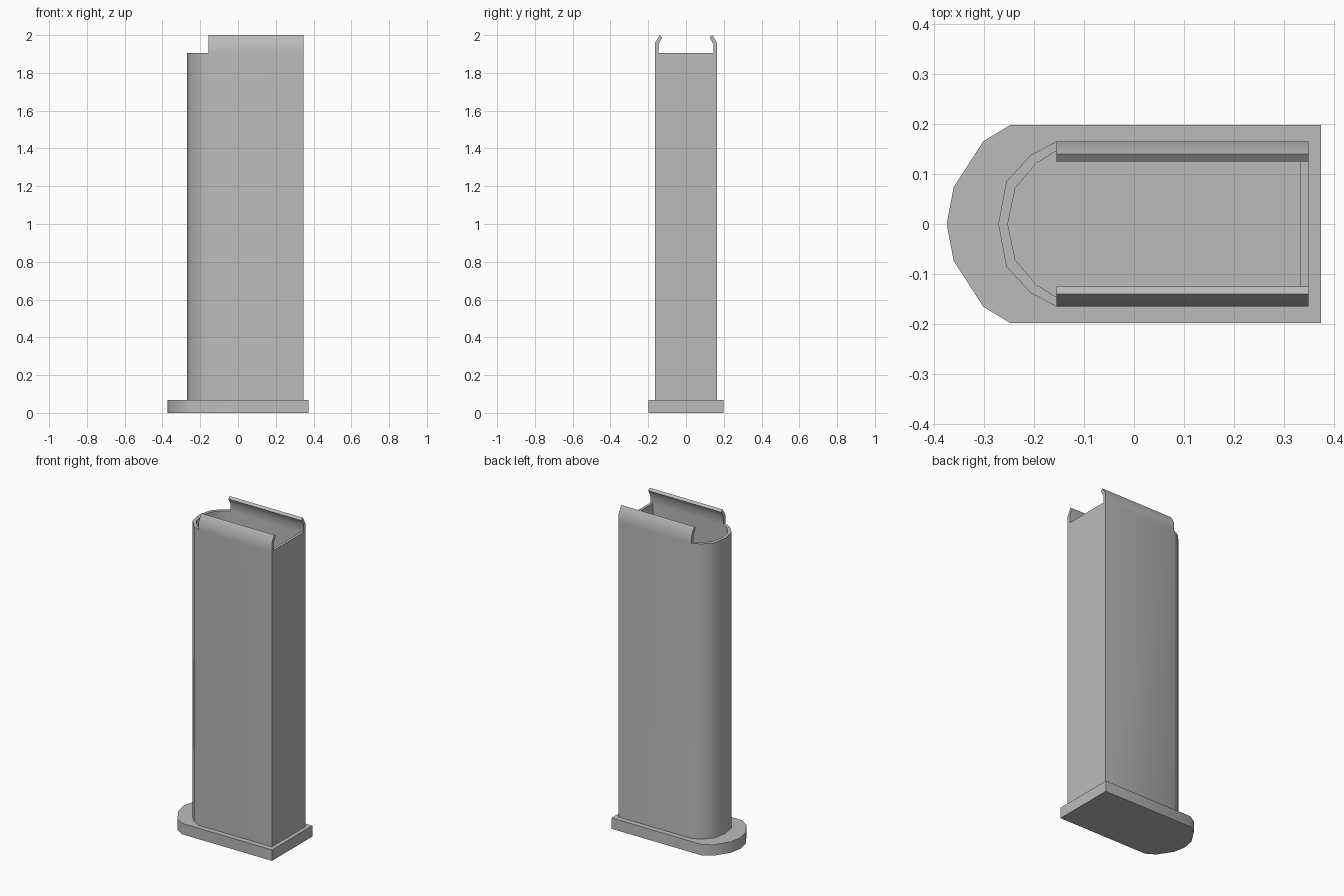
import bpy, bmesh, math

cube = bpy.data.objects.get("Cube")
if cube:
    bpy.data.objects.remove(cube, do_unlink=True)

# One plain metal colour
grey = bpy.data.materials.new("grey metal")
grey.use_nodes = True
colour = (0.5, 0.5, 0.5, 1)
grey.diffuse_color = colour
grey.node_tree.nodes["Principled BSDF"].inputs["Base Color"].default_value = colour


def finish(name, bm):
    """Weld the mesh, make it an object and smooth its shallow edges."""
    bmesh.ops.remove_doubles(bm, verts=bm.verts, dist=0.0005)
    bmesh.ops.recalc_face_normals(bm, faces=bm.faces)
    mesh = bpy.data.meshes.new(name)
    bm.to_mesh(mesh)
    bm.free()
    mesh.materials.append(grey)
    obj = bpy.data.objects.new(name, mesh)
    bpy.context.collection.objects.link(obj)
    bpy.ops.object.select_all(action='DESELECT')
    obj.select_set(True)
    bpy.context.view_layer.objects.active = obj
    bpy.ops.object.shade_smooth_by_angle(angle=math.radians(40))
    return obj


def mirrored(half):
    """Continue a half outline, ending on y = 0, across to the -y side."""
    return half + [(x, -y) for x, y in reversed(half[:-1])]


# Base plate: flat at +x, rounded at -x
BASE_TOP = 0.068
outline = mirrored([(0.373, 0.198), (-0.247, 0.198), (-0.301, 0.165),
                    (-0.36, 0.074), (-0.374, 0)])
bm = bmesh.new()
plate = bm.faces.new([bm.verts.new((x, y, 0)) for x, y in outline])
side = bmesh.ops.extrude_face_region(bm, geom=[plate], use_keep_orig=True)
bmesh.ops.translate(bm, vec=(0, 0, BASE_TOP),
                    verts=[g for g in side["geom"] if isinstance(g, bmesh.types.BMVert)])
finish("base_plate", bm)

# Hollow body: matching outer and inner outlines
BOTTOM, RIM = 0.05, 1.905
BACK, INNER_BACK, LIP_FRONT = 0.348, 0.331, -0.155
outer = mirrored([(BACK, 0.165), (INNER_BACK, 0.165), (LIP_FRONT, 0.165),
                  (-0.206, 0.138), (-0.255, 0.085), (-0.271, 0)])
inner = mirrored([(BACK, 0.146), (INNER_BACK, 0.146), (LIP_FRONT, 0.146),
                  (-0.195, 0.121), (-0.237, 0.072), (-0.252, 0)])
bm = bmesh.new()


def face(*points):
    bm.faces.new([bm.verts.new(p) for p in points])


def wall(a, b):
    face((*a, BOTTOM), (*b, BOTTOM), (*b, RIM), (*a, RIM))


def cap(a, b, c, d, z):
    face(*[(*p, z) for p in (a, b, c, d)])


last = len(outer) - 2
for i in range(last + 1):
    o1, o2, i1, i2 = outer[i], outer[i + 1], inner[i], inner[i + 1]
    wall(o1, o2)
    cap(o1, o2, i2, i1, BOTTOM)
    if 0 < i < last:                 # the back wall fills the end segments
        wall(i1, i2)
    if 1 < i < last - 1:             # the lips cover the straight sides
        cap(o1, o2, i2, i1, RIM)

# Back wall joining the two sides
wall(outer[0], inner[0])
wall(inner[0], inner[-1])
wall(inner[-1], outer[-1])
wall(inner[1], inner[-2])
for z in (BOTTOM, RIM):
    cap(inner[0], inner[1], inner[-2], inner[-1], z)

# Feed lips rising from the sides and bending inwards
lip = [(0.165, RIM), (0.165, 1.957), (0.14, 2.0),
       (0.125, 1.988), (0.146, 1.952), (0.146, RIM)]
for s in (1, -1):
    for xa, xb in ((BACK, INNER_BACK), (INNER_BACK, LIP_FRONT)):
        for (ya, za), (yb, zb) in zip(lip, lip[1:]):
            face((xa, s * ya, za), (xb, s * ya, za),
                 (xb, s * yb, zb), (xa, s * yb, zb))
    for x in (BACK, LIP_FRONT):
        face(*[(x, s * y, z) for y, z in lip])

finish("hollow_body", bm)
